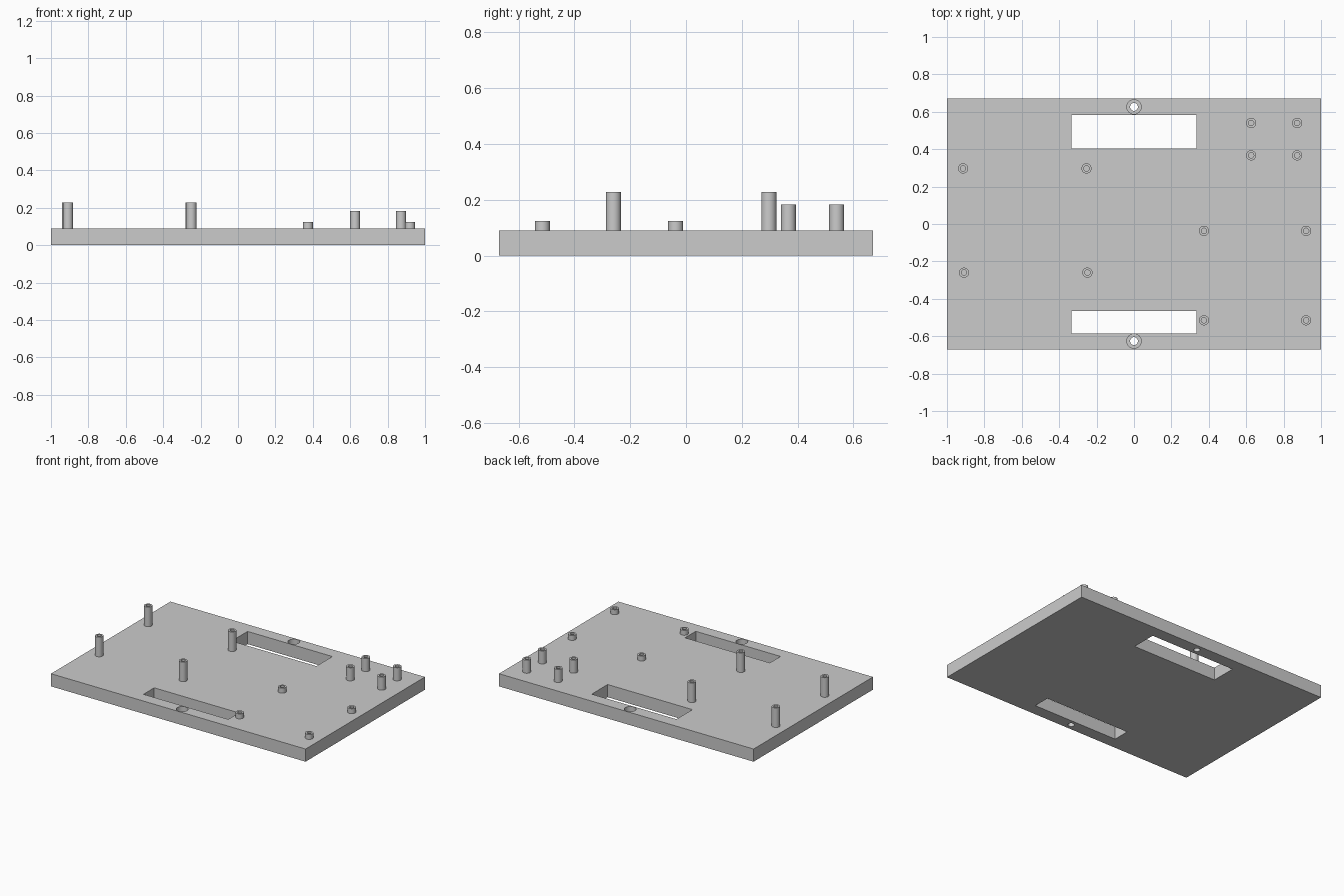
import bpy
import bmesh
import math
from mathutils import Matrix

old = bpy.data.objects.get("Cube")
if old:
    bpy.data.objects.remove(old, do_unlink=True)

PLATE_TOP = 0.09
HALF_DEPTH = 0.67

grey = bpy.data.materials.new("light grey plastic")
grey.use_nodes = True
grey.diffuse_color = (0.6, 0.6, 0.6, 1)
grey.node_tree.nodes["Principled BSDF"].inputs["Base Color"].default_value = (0.6, 0.6, 0.6, 1)


def finish(bm, name):
    bmesh.ops.recalc_face_normals(bm, faces=bm.faces)
    mesh = bpy.data.meshes.new(name)
    bm.to_mesh(mesh)
    bm.free()
    mesh.materials.append(grey)
    obj = bpy.data.objects.new(name, mesh)
    bpy.context.collection.objects.link(obj)
    return obj


def box(name, x0, x1, y0, y1, z0, z1):
    bm = bmesh.new()
    centre = Matrix.Translation(((x0 + x1) / 2, (y0 + y1) / 2, (z0 + z1) / 2))
    size = Matrix.Diagonal((x1 - x0, y1 - y0, z1 - z0, 1))
    bmesh.ops.create_cube(bm, size=1, matrix=centre @ size)
    return finish(bm, name)


def lathe(name, x, y, profile, steps=32):
    """Spin a radius/height profile about a vertical axis at x, y."""
    bm = bmesh.new()
    verts = [bm.verts.new((r, 0, z)) for r, z in profile]
    edges = [bm.edges.new(pair) for pair in zip(verts, verts[1:])]
    bmesh.ops.spin(bm, geom=verts + edges, cent=(0, 0, 0), axis=(0, 0, 1),
                   angle=math.tau, steps=steps)
    bmesh.ops.remove_doubles(bm, verts=bm.verts, dist=1e-5)
    bmesh.ops.translate(bm, verts=bm.verts, vec=(x, y, 0))
    return finish(bm, name)


def smooth(obj):
    bpy.ops.object.select_all(action="DESELECT")
    obj.select_set(True)
    bpy.context.view_layer.objects.active = obj
    bpy.ops.object.shade_smooth_by_angle(angle=math.radians(30))


# Base plate
plate = box("base_plate", -1, 1, -HALF_DEPTH, HALF_DEPTH, 0, PLATE_TOP)

# Cable slots and counterbored screw holes
cutters = [
    box("back_slot_cutter", -0.333, 0.333, 0.404, 0.583, -0.1, 0.2),
    box("front_slot_cutter", -0.333, 0.333, -0.585, -0.465, -0.1, 0.2),
]
bore = [(0, -0.1), (0.021, -0.1), (0.021, 0.045), (0.0385, 0.045), (0.0385, 0.2), (0, 0.2)]
for side, y in (("back", 0.626), ("front", -0.626)):
    cutters.append(lathe(side + "_screw_hole_cutter", 0, y, bore))

for cutter in cutters:
    cutter.hide_render = True
    cutter.hide_viewport = True
    cut = plate.modifiers.new(cutter.name, "BOOLEAN")
    cut.operation = "DIFFERENCE"
    cut.solver = "EXACT"
    cut.object = cutter

# Apply the cuts, then drop the helpers
bpy.context.view_layer.update()
graph = bpy.context.evaluated_depsgraph_get()
cut_mesh = bpy.data.meshes.new_from_object(plate.evaluated_get(graph))
plate.modifiers.clear()
plate.data = cut_mesh
for cutter in cutters:
    bpy.data.objects.remove(cutter, do_unlink=True)
smooth(plate)

# Hollow standoffs in three groups: name, top height, positions
groups = [
    ("tall_standoff", 0.229, [(-0.914, 0.297), (-0.254, 0.297), (-0.909, -0.26), (-0.249, -0.26)]),
    ("medium_standoff", 0.183, [(x, y) for x in (0.626, 0.872) for y in (0.54, 0.367)]),
    ("short_standoff", 0.125, [(x, y) for x in (0.374, 0.92) for y in (-0.037, -0.515)]),
]
for name, top, spots in groups:
    tube = [(0.027, PLATE_TOP), (0.027, top), (0.0145, top), (0.0145, PLATE_TOP + 0.001),
            (0, PLATE_TOP + 0.001)]
    for i, (x, y) in enumerate(spots, 1):
        smooth(lathe(f"{name}_{i}", x, y, tube))
